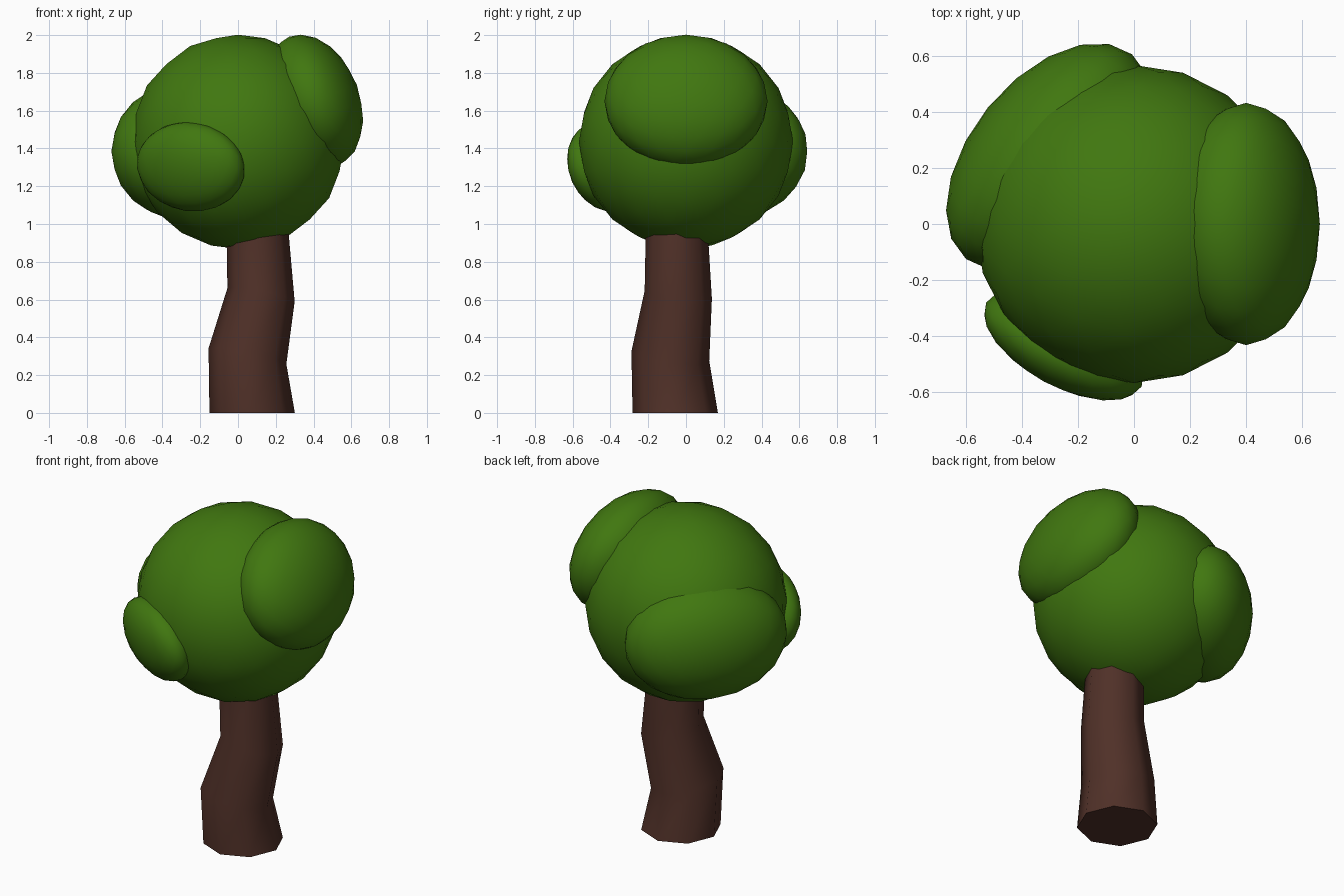
import bpy, bmesh, math
from mathutils import Vector, Matrix

if "Cube" in bpy.data.objects:
    bpy.data.objects.remove(bpy.data.objects["Cube"])


def material(name, rgb):
    m = bpy.data.materials.new(name)
    m.diffuse_color = (*rgb, 1)
    m.use_nodes = True
    m.node_tree.nodes["Principled BSDF"].inputs["Base Color"].default_value = m.diffuse_color
    return m


green = material("leaf green", (0.052, 0.185, 0.005))
brown = material("bark brown", (0.08, 0.03, 0.021))


def finish(name, bm, mat):
    bmesh.ops.recalc_face_normals(bm, faces=bm.faces)
    me = bpy.data.meshes.new(name)
    bm.to_mesh(me)
    bm.free()
    me.materials.append(mat)
    for p in me.polygons:
        p.use_smooth = len(p.vertices) < 5
    ob = bpy.data.objects.new(name, me)
    bpy.context.collection.objects.link(ob)
    return ob


def leaf_clump(name, centre, outward, radii):
    """Squashed ball: radii are (thickness, width, height), thin along outward."""
    n = Vector(outward).normalized()
    side = Vector((0, 0, 1)).cross(n).normalized()
    up = n.cross(side)
    rot = Matrix((n, side, up)).transposed().to_4x4()
    bm = bmesh.new()
    bmesh.ops.create_icosphere(
        bm, subdivisions=3, radius=1,
        matrix=Matrix.Translation(centre) @ rot @ Matrix.Diagonal((*radii, 1)))
    return finish(name, bm, green)


# Crown: one big ball and three squashed clumps
leaf_clump("crown", (0, 0, 1.435), (1, 0, 0), (0.567, 0.567, 0.567))
leaf_clump("right_clump", (0.40, 0, 1.65), (0.936, 0, 0.353), (0.245, 0.432, 0.365))
leaf_clump("front_clump", (-0.25, -0.43, 1.303), (-0.46, -0.85, -0.25), (0.142, 0.315, 0.242))
leaf_clump("back_clump", (-0.303, 0.24, 1.385), (-0.777, 0.63, 0), (0.28, 0.47, 0.36))

# Trunk: bent eight-sided tube; (x, y, z, radius, ring slope in x, slope in y)
rings = [(0.075, -0.057, 0.00, 0.226, 0, 0),
         (0.050, -0.083, 0.30, 0.206, -0.20, -0.12),
         (0.122, -0.041, 0.625, 0.178, -0.20, -0.12),
         (0.100, -0.050, 1.02, 0.162, 0, 0)]
SIDES = 8
bm = bmesh.new()
loops = []
for x, y, z, r, sx, sy in rings:
    loop = []
    for i in range(SIDES):
        a = math.tau * i / SIDES
        dx, dy = r * math.cos(a), r * math.sin(a)
        loop.append(bm.verts.new((x + dx, y + dy, z + sx * dx + sy * dy)))
    loops.append(loop)
for a, b in zip(loops, loops[1:]):
    for i in range(SIDES):
        j = (i + 1) % SIDES
        bm.faces.new((a[i], a[j], b[j], b[i]))
bm.faces.new(loops[0][::-1])
trunk = finish("trunk", bm, brown)

# Keep the bottom rim crisp
bpy.context.view_layer.objects.active = trunk
trunk.select_set(True)
bpy.ops.object.shade_smooth_by_angle(angle=math.radians(60))
